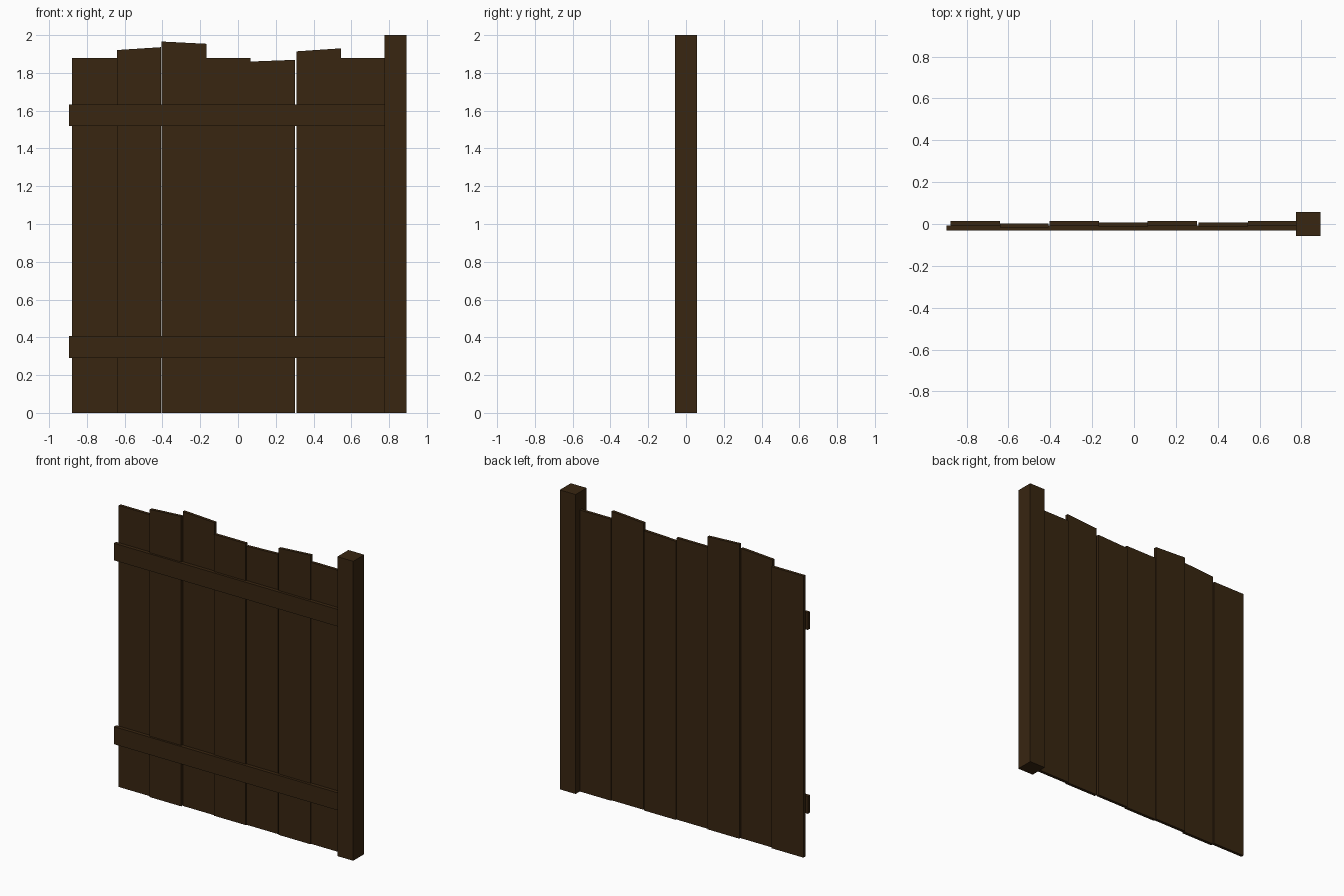
import bpy, bmesh

if "Cube" in bpy.data.objects:
    bpy.data.objects.remove(bpy.data.objects["Cube"])

wood = bpy.data.materials.new("dark brown wood")
wood.diffuse_color = (0.040, 0.019, 0.0055, 1)
wood.use_nodes = True
wood.node_tree.nodes["Principled BSDF"].inputs["Base Color"].default_value = wood.diffuse_color


def slab(name, x0, x1, y0, y1, z0, z_left, z_right=None):
    """Box whose top may slope from left to right."""
    z_right = z_left if z_right is None else z_right
    bm = bmesh.new()
    profile = [(x0, z0), (x1, z0), (x1, z_right), (x0, z_left)]
    face = bm.faces.new([bm.verts.new((x, y0, z)) for x, z in profile])
    ext = bmesh.ops.extrude_face_region(bm, geom=[face])
    verts = [v for v in ext["geom"] if isinstance(v, bmesh.types.BMVert)]
    bmesh.ops.translate(bm, verts=verts, vec=(0, y1 - y0, 0))
    bmesh.ops.recalc_face_normals(bm, faces=bm.faces)
    mesh = bpy.data.meshes.new(name)
    bm.to_mesh(mesh)
    bm.free()
    mesh.materials.append(wood)
    obj = bpy.data.objects.new(name, mesh)
    bpy.context.collection.objects.link(obj)
    return obj


# Planks: left, right, left top, right top, back surface
planks = [
    (-0.878, -0.640, 1.88, 1.88, 0.014),
    (-0.641, -0.408, 1.921, 1.936, 0.003),
    (-0.404, -0.168, 1.966, 1.954, 0.014),
    (-0.170, 0.066, 1.88, 1.88, 0.007),
    (0.065, 0.301, 1.86, 1.869, 0.014),
    (0.309, 0.545, 1.914, 1.93, 0.007),
    (0.544, 0.780, 1.88, 1.88, 0.014),
]
for i, (x0, x1, zl, zr, back) in enumerate(planks):
    slab(f"plank_{i + 1}", x0, x1, back - 0.02, back, 0, zl, zr)

# Two cross rails on the front
slab("lower_rail", -0.896, 0.80, -0.030, -0.006, 0.29, 0.407)
slab("upper_rail", -0.896, 0.80, -0.030, -0.006, 1.518, 1.632)

# Square post at the right end
slab("post", 0.775, 0.892, -0.058, 0.058, 0, 2.0)
